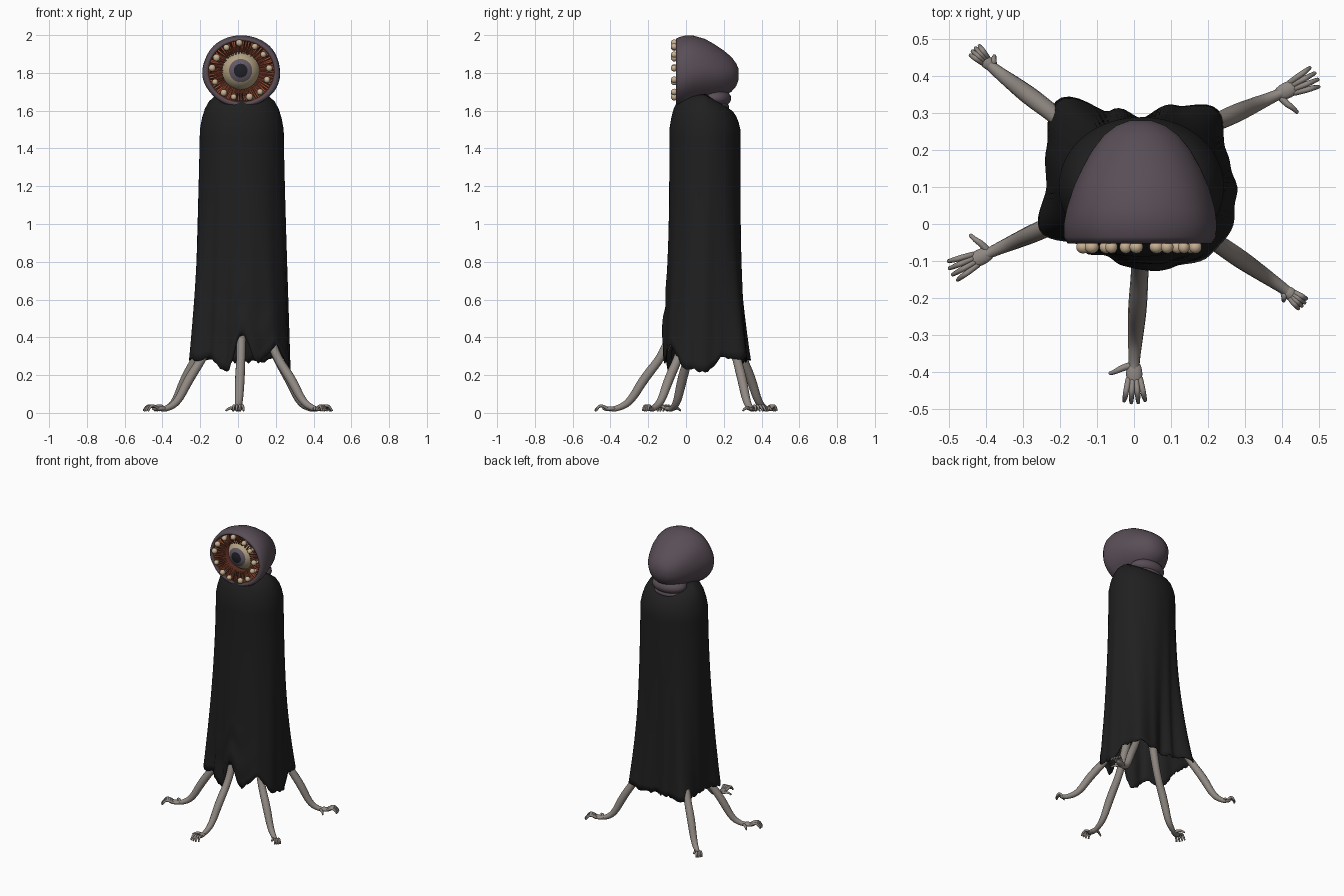
import bpy, bmesh, random
from math import sin, cos, pi, tau, radians, atan2, hypot
from mathutils import Vector, Matrix

random.seed(4)
if "Cube" in bpy.data.objects:
    bpy.data.objects.remove(bpy.data.objects["Cube"])


def material(name, rgb):
    m = bpy.data.materials.new(name)
    m.use_nodes = True
    m.diffuse_color = (*rgb, 1)
    bsdf = m.node_tree.nodes["Principled BSDF"]
    bsdf.inputs["Base Color"].default_value = (*rgb, 1)
    bsdf.inputs["Roughness"].default_value = 0.8
    return m


CLOTH = material("black cloth", (0.014, 0.014, 0.014))
HIDE = material("purple hide", (0.1, 0.076, 0.094))
SKIN = material("grey skin", (0.28, 0.248, 0.225))
GUM = material("dark red gum", (0.11, 0.025, 0.014))
RUST = material("rust bristle", (0.33, 0.085, 0.04))
TOOTH = material("cream tooth", (0.58, 0.44, 0.29))
SCLERA = material("dull yellow eye", (0.46, 0.37, 0.23))
IRIS = material("violet iris", (0.125, 0.1, 0.13))
PUPIL = material("dark pupil", (0.015, 0.014, 0.02))


def finish(bm, name, mats):
    me = bpy.data.meshes.new(name)
    bm.to_mesh(me)
    bm.free()
    for m in mats:
        me.materials.append(m)
    ob = bpy.data.objects.new(name, me)
    bpy.context.collection.objects.link(ob)
    me.shade_smooth()
    return ob


def loft(name, rings, mats, caps=True, rule=None):
    """Skin closed rings of points; rule(ring index) picks the material."""
    bm = bmesh.new()
    vs = [[bm.verts.new(p) for p in r] for r in rings]
    n = len(rings[0])
    for i in range(len(vs) - 1):
        for j in range(n):
            k = (j + 1) % n
            f = bm.faces.new((vs[i][j], vs[i][k], vs[i + 1][k], vs[i + 1][j]))
            f.material_index = rule(i) if rule else 0
    if caps:
        bm.faces.new(vs[0])
        bm.faces.new(vs[-1]).material_index = len(mats) - 1
    bmesh.ops.recalc_face_normals(bm, faces=bm.faces)
    return finish(bm, name, mats)


def tubes(name, paths, mat, res=3):
    """Tapered smooth tubes; each path is a list of (point, radius)."""
    cu = bpy.data.curves.new(name, "CURVE")
    cu.dimensions = "3D"
    cu.bevel_depth = 1
    cu.bevel_resolution = res
    cu.use_fill_caps = True
    cu.resolution_u = 5
    for path in paths:
        s = cu.splines.new("NURBS")
        s.points.add(len(path) - 1)
        for pt, (co, r) in zip(s.points, path):
            pt.co = (*co, 1)
            pt.radius = r
        s.order_u = 3
        s.use_endpoint_u = True
    cu.materials.append(mat)
    ob = bpy.data.objects.new(name, cu)
    bpy.context.collection.objects.link(ob)
    bpy.ops.object.select_all(action="DESELECT")
    ob.select_set(True)
    bpy.context.view_layer.objects.active = ob
    bpy.ops.object.convert(target="MESH")
    bpy.context.view_layer.objects.active.data.shade_smooth()


def ball(bm, loc, scale, turn=0.0, seg=20):
    mat = Matrix.LocRotScale(Vector(loc), Matrix.Rotation(turn, 3, "Z"), Vector(scale))
    bmesh.ops.create_uvsphere(bm, u_segments=seg, v_segments=seg // 2 + 2, radius=1, matrix=mat)


# Cloak: oval at the shoulders, ragged uneven hem (radius, height by angle)
HEM = [(.255, .22), (.245, .29), (.295, .29), (.235, .27), (.19, .27), (.225, .27),
       (.33, .28), (.275, .30), (.26, .30), (.295, .28), (.23, .29), (.205, .21),
       (.225, .41), (.235, .27), (.265, .36), (.265, .24)]
N = 112


def hem_at(a):
    x = a / tau * len(HEM)
    i, t = int(x), x - int(x)
    t = t * t * (3 - 2 * t)
    p, q = HEM[i % len(HEM)], HEM[(i + 1) % len(HEM)]
    return p[0] + (q[0] - p[0]) * t, p[1] + (q[1] - p[1]) * t


def shoulder_at(a):
    return (abs(cos(a) / .222) ** 2.05 + abs(sin(a) / .188) ** 2.05) ** (-1 / 2.05)


def cloak_point(a, r, z):
    return (.02 + r * cos(a), .1 + r * sin(a), z)


angles = [tau * j / N for j in range(N)]
frays = [random.uniform(-.01, .01) for _ in angles]
rings = []
for z, s in [(1.69, .5), (1.675, .65), (1.65, .78), (1.61, .88), (1.56, .95)]:
    rings.append([cloak_point(a, shoulder_at(a) * s, z - .35 * (z - 1.5) * max(0, sin(a)))
                  for a in angles])
STEPS = 30
for i in range(STEPS + 1):
    u = i / STEPS
    ring = []
    for a, fray in zip(angles, frays):
        hr, hz = hem_at(a)
        flare = u ** (1.2 + 1.3 * abs(sin(a)))        # front and back spread late
        r = shoulder_at(a) * (1 - flare) + hr * flare
        r += u * .004 * sin(11 * a + 2 * sin(3 * a) + 2 * u)
        front = max(0, cos(a + pi / 2)) ** 4          # bunched folds over the front arm
        r += .009 * front * sin(34 * u + 3 * a) * max(0, u - .65) * 3
        ring.append(cloak_point(a, r, 1.5 + (hz - 1.5) * u + fray * u ** 12))
    rings.append(ring)
cloak = loft("cloak", rings, [CLOTH], caps=False)
thick = cloak.modifiers.new("thickness", "SOLIDIFY")
thick.thickness = .006

# Head: domed shell, rolled lip and a hollow face (y, half width, top, bottom)
SHELL = [(.279, .03, 1.82, 1.765), (.266, .065, 1.85, 1.73), (.24, .1, 1.885, 1.7),
         (.2, .132, 1.918, 1.68), (.15, .16, 1.952, 1.66), (.1, .182, 1.98, 1.65),
         (.04, .2, 1.997, 1.635), (0, .206, 1.999, 1.623), (-.035, .205, 1.99, 1.618),
         (-.053, .194, 1.98, 1.628), (-.05, .177, 1.972, 1.642), (-.02, .165, 1.96, 1.66),
         (.02, .12, 1.92, 1.7)]
rings = []
for k, (y, w, top, bot) in enumerate(SHELL):
    ring = []
    for j in range(56):
        a = tau * j / 56
        lump = 1 + .014 * sin(5 * a + k * .5) * (k < 10)
        ring.append((.018 + w * cos(a) * lump, y,
                     (top + bot) / 2 + (top - bot) / 2 * sin(a)))
    rings.append(ring)
loft("head", rings, [HIDE, GUM], rule=lambda i: int(i >= 10))

# Neck: fleshy folds behind and under the head
bm = bmesh.new()
ball(bm, (.02, .15, 1.665), (.12, .089, .055), seg=28)
ball(bm, (.02, .145, 1.62), (.115, .083, .04), seg=28)
ball(bm, (.02, .09, 1.62), (.11, .09, .12), seg=28)
finish(bm, "neck_folds", [HIDE])

# Eye: pole turned to the front, colours by angle from the pole
EYE = Vector((.014, .06, 1.812))
bm = bmesh.new()
bmesh.ops.create_uvsphere(bm, u_segments=40, v_segments=36, radius=.107,
                          matrix=Matrix.Translation(EYE) @ Matrix.Rotation(pi / 2, 4, "X"))
for f in bm.faces:
    d = f.calc_center_median() - EYE
    ang = atan2(hypot(d.x, d.z), -d.y)
    f.material_index = 2 if ang < radians(20) else 1 if ang < radians(35) else 0
finish(bm, "eye", [SCLERA, IRIS, PUPIL])


def face_point(a, r, y):
    return Vector((.016 + r * cos(a), y, 1.808 + r * .97 * sin(a)))


# Bristles and teeth round the eye
bristles = []
for i in range(64):
    a = tau * (i + random.uniform(-.3, .3)) / 64
    bristles.append([(face_point(a, .174, -.035), .006),
                     (face_point(a, .145, -.045), .006),
                     (face_point(a + random.uniform(-.06, .06), .098, -.022), .003)])
tubes("bristles", bristles, RUST, 1)
COUNT = 13
stalks = []
bm = bmesh.new()
for i in range(COUNT):
    a = tau * (i + .3 + random.uniform(-.15, .15)) / COUNT
    r = random.uniform(.144, .156)
    size = random.uniform(.016, .02)
    stalks.append([(face_point(a, r + .017, -.02), .01), (face_point(a, r + .007, -.045), .011),
                   (face_point(a, r, -.06), .011)])
    ball(bm, face_point(a, r, -.062), (size, .018, size), seg=14)
finish(bm, "teeth", [TOOTH])
tubes("tooth_roots", stalks, TOOTH, 2)


# Arms used as legs: point under the hem, wrist, fingertip target, curled or spread hand
def arm(name, exit_xy, wrist_xy, tip_xy, curled):
    e, w, t = (Vector((*p, 0)) for p in (exit_xy, wrist_xy, tip_xy))
    up = Vector((0, 0, 1))
    fwd = (t - w).normalized()
    side = fwd.cross(up)
    reach = (t - w).length

    def at(f, s, z):
        return w + fwd * (f * reach) + side * s + up * z

    core = Vector((.02, .1, 0))
    tubes(name + "_arm", [[(core.lerp(e, .5) + up * .6, .026), (core.lerp(e, .75) + up * .45, .026),
                           (e + up * .3, .023), (e.lerp(w, .4) + up * .18, .026),
                           (e.lerp(w, .7) + up * .055, .021), (w + up * .02, .015),
                           (at(.2, 0, .02), .014)]], SKIN, 5)
    bm = bmesh.new()
    ball(bm, at(.3, 0, .022), (reach * .34, .017 if curled else .022, .013), atan2(fwd.y, fwd.x))
    finish(bm, name + "_palm", [SKIN])
    spread = .55 if curled else .9
    fingers = []
    for i in (-1.5, -.5, .5, 1.5):
        end = 1 - .05 * abs(i)
        fingers.append([(at(.4, .011 * i * spread, .022), .008),
                        (at(.65, .016 * i * spread, .042), .008),
                        (at(.85, .019 * i * spread, .03), .007),
                        (at(end, .021 * i * spread, .01), .005)])
    s = .4 if curled else 1
    fingers.append([(at(.1, .008, .02), .01), (at(.15, .032 * s, .026), .009),
                    (at(.24, .05 * s, .024), .007), (at(.28, .066 * s, .012), .005)])
    tubes(name + "_fingers", fingers, SKIN, 2)


arm("front", (.016, -.125), (0, -.37), (.002, -.485), False)
arm("front_right", (-.18, .015), (-.38, -.073), (-.497, -.13), False)
arm("back_left", (.2, .265), (.38, .345), (.495, .4), False)
arm("back_right", (-.215, .295), (-.38, .42), (-.433, .472), True)
arm("front_left", (.2, -.035), (.405, -.175), (.458, -.218), True)
